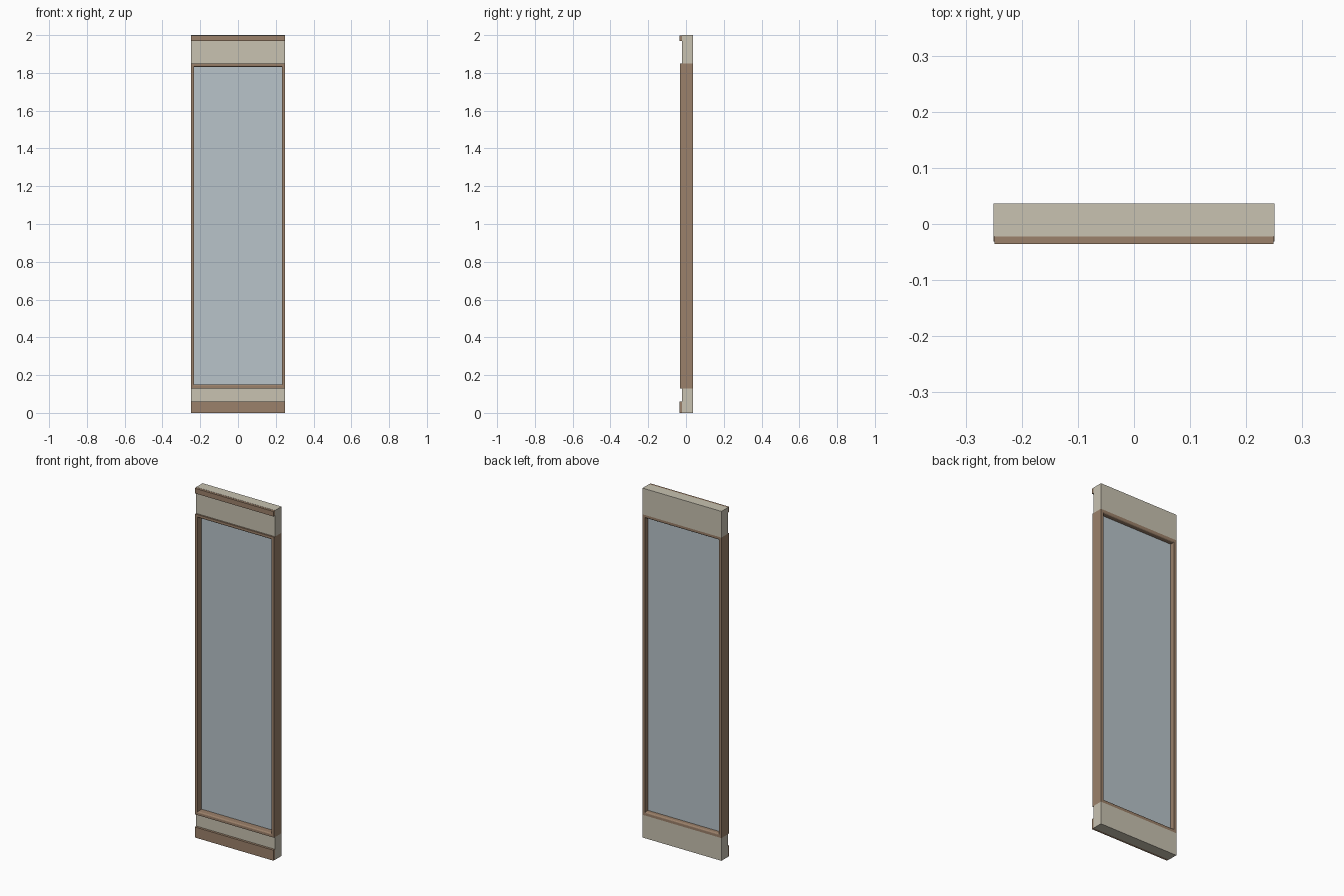
import bpy
import bmesh

default = bpy.data.objects.get("Cube")
if default:
    bpy.data.objects.remove(default, do_unlink=True)


def material(name, rgb):
    m = bpy.data.materials.new(name)
    m.use_nodes = True
    m.diffuse_color = (*rgb, 1)
    m.node_tree.nodes["Principled BSDF"].inputs["Base Color"].default_value = (*rgb, 1)
    return m


WALL = material("beige plaster", (0.58, 0.54, 0.44))
WOOD = material("brown wood", (0.33, 0.22, 0.145))
GLASS = material("pale blue glass", (0.48, 0.55, 0.59))


def box(name, x, y, z, mat, rounded=None):
    """Box from (min, max) ranges; rounded=+1/-1 softens the long top/bottom edges."""
    bm = bmesh.new()
    bmesh.ops.create_cube(bm, size=1)
    for v in bm.verts:
        v.co = [r[0] if c < 0 else r[1] for c, r in zip(v.co, (x, y, z))]
    if rounded:
        level = z[1] if rounded > 0 else z[0]
        edges = [e for e in bm.edges
                 if all(abs(v.co.z - level) < 1e-5 for v in e.verts)
                 and abs(e.verts[0].co.x - e.verts[1].co.x) > 1e-4]
        bmesh.ops.bevel(bm, geom=edges, offset=0.007, segments=3,
                        profile=0.5, affect='EDGES')
    mesh = bpy.data.meshes.new(name)
    bm.to_mesh(mesh)
    bm.free()
    mesh.materials.append(mat)
    obj = bpy.data.objects.new(name, mesh)
    bpy.context.collection.objects.link(obj)
    return obj


half = 0.25
full = (-half, half)
wall_y = (-0.022, 0.0365)
frame_y = (-0.031, 0.0365)
bottom, top = 0.13, 1.85
jamb = 0.016
inner = (-half + jamb, half - jamb)

# Wall panels below and above the window
box("lower_wall", full, wall_y, (0, bottom), WALL)
box("upper_wall", full, wall_y, (top, 2), WALL)

# Trim strips on the front
trim_x = (-half + 0.001, half - 0.001)
trim_y = (-0.0355, wall_y[0])
box("skirting_board", trim_x, trim_y, (0, 0.06), WOOD)
box("crown_trim", trim_x, trim_y, (1.97, 1.999), WOOD)

# Window frame
for side, sign in (("left", 1), ("right", -1)):
    xs = sorted((sign * half, sign * (half - jamb)))
    box(side + "_jamb", xs, frame_y, (bottom, top), WOOD)
box("window_sill", inner, frame_y, (bottom, 0.15), WOOD, rounded=1)
box("window_head", inner, frame_y, (1.832, top), WOOD, rounded=-1)

# Glass pane
box("glass_pane", inner, (0.006, 0.011), (0.145, 1.837), GLASS)
